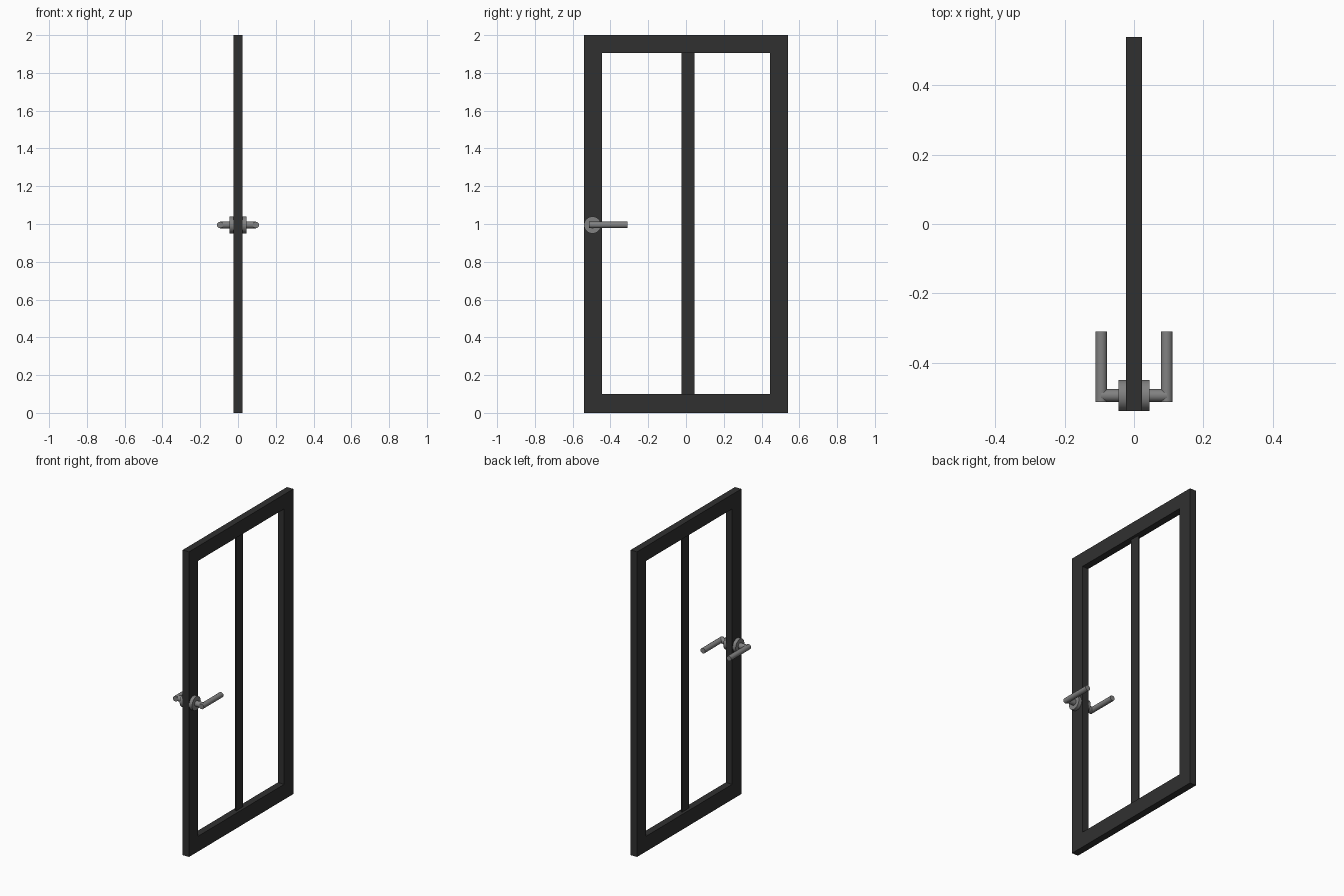
import bpy
from math import pi

if "Cube" in bpy.data.objects:
    bpy.data.objects.remove(bpy.data.objects["Cube"])


def material(name, v):
    m = bpy.data.materials.new(name)
    m.diffuse_color = (v, v, v, 1)
    m.use_nodes = True
    m.node_tree.nodes["Principled BSDF"].inputs["Base Color"].default_value = m.diffuse_color
    return m


DARK = material("dark_frame", 0.03)
STEEL = material("steel", 0.22)


def box(name, lo, hi):
    bpy.ops.mesh.primitive_cube_add(size=1, location=[(a + b) / 2 for a, b in zip(lo, hi)])
    ob = bpy.context.object
    ob.name = name
    ob.scale = [b - a for a, b in zip(lo, hi)]
    bpy.ops.object.transform_apply(location=False, rotation=False, scale=True)
    ob.data.materials.append(DARK)
    return ob


def rod(name, radius, length, location, rotation, sides):
    bpy.ops.mesh.primitive_cylinder_add(vertices=sides, radius=radius, depth=length,
                                        location=location, rotation=rotation)
    ob = bpy.context.object
    ob.name = name
    ob.data.materials.append(STEEL)
    bpy.ops.object.shade_smooth_by_angle()
    return ob


T, W, H, B = 0.023, 0.54, 2.0, 0.095   # half thickness, half width, height, border

# Door frame: rails across the full width, stiles between them
box("bottom_rail", (-T, -W, 0), (T, W, 0.1))
box("top_rail", (-T, -W, H - B), (T, W, H))
for s, side in ((-1, "handle"), (1, "hinge")):
    a, b = sorted((s * W, s * (W - B)))
    box(side + "_stile", (-T, a, 0.1), (T, b, H - B))

# Thin central glazing bar
box("glazing_bar", (-0.004, -0.024, 0.1), (0.004, 0.046, H - B))

# Lever handle set on both faces
HY, HZ = -0.495, 0.995
for s, side in ((-1, "left"), (1, "right")):
    rod(side + "_rosette", 0.045, 0.023, (s * 0.0335, HY, HZ), (0, pi / 2, 0), 32)
    rod(side + "_stem", 0.0185, 0.05, (s * 0.07, HY, HZ), (0, pi / 2, 0), 16)
    rod(side + "_lever", 0.0172, 0.204, (s * 0.0945, -0.412, HZ), (pi / 2, 0, 0), 16)
